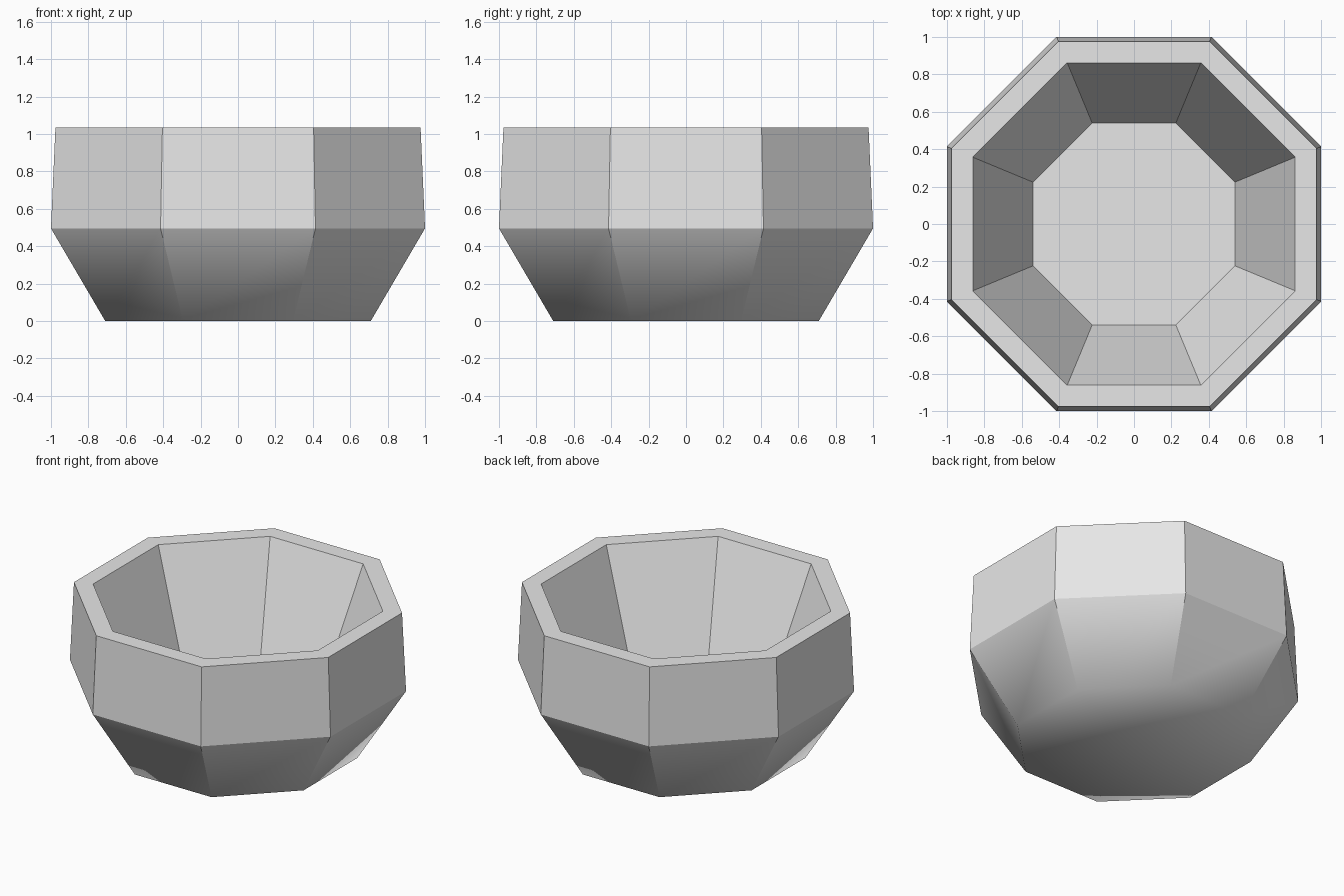
import bpy, bmesh, math

cube = bpy.data.objects.get("Cube")
if cube:
    bpy.data.objects.remove(cube, do_unlink=True)

SIDES = 8

grey = bpy.data.materials.new("light_grey")
grey.use_nodes = True
colour = (0.8, 0.8, 0.8, 1.0)
grey.diffuse_color = colour
grey.node_tree.nodes["Principled BSDF"].inputs["Base Color"].default_value = colour


def ring(bm, apothem, z):
    """Octagon with flat sides towards the axes."""
    radius = apothem / math.cos(math.pi / SIDES)
    angles = [(i + 0.5) * math.tau / SIDES for i in range(SIDES)]
    return [bm.verts.new((radius * math.cos(a), radius * math.sin(a), z)) for a in angles]


# Profile from the foot, up the outside, over the rim and down to the inner floor
profile = [(0.71, 0.0), (1.0, 0.495), (0.976, 1.035), (0.862, 1.035), (0.54, 0.14)]

bm = bmesh.new()
rings = [ring(bm, apothem, z) for apothem, z in profile]
for low, high in zip(rings, rings[1:]):
    for i in range(SIDES):
        j = (i + 1) % SIDES
        bm.faces.new((low[i], low[j], high[j], high[i]))

# Inner floor, and underside as a fan
bm.faces.new(rings[-1])
foot = rings[0]
centre = bm.verts.new((0, 0, 0))
for i in range(SIDES):
    bm.faces.new((foot[(i + 1) % SIDES], foot[i], centre))

# Crisp edges everywhere except around the foot, which shades softly
for face in bm.faces:
    face.smooth = True
for edge in bm.edges:
    edge.smooth = all(v.co.z < 0.01 for v in edge.verts)

mesh = bpy.data.meshes.new("bowl")
bm.to_mesh(mesh)
bm.free()
mesh.materials.append(grey)
bowl = bpy.data.objects.new("bowl", mesh)
bpy.context.collection.objects.link(bowl)
